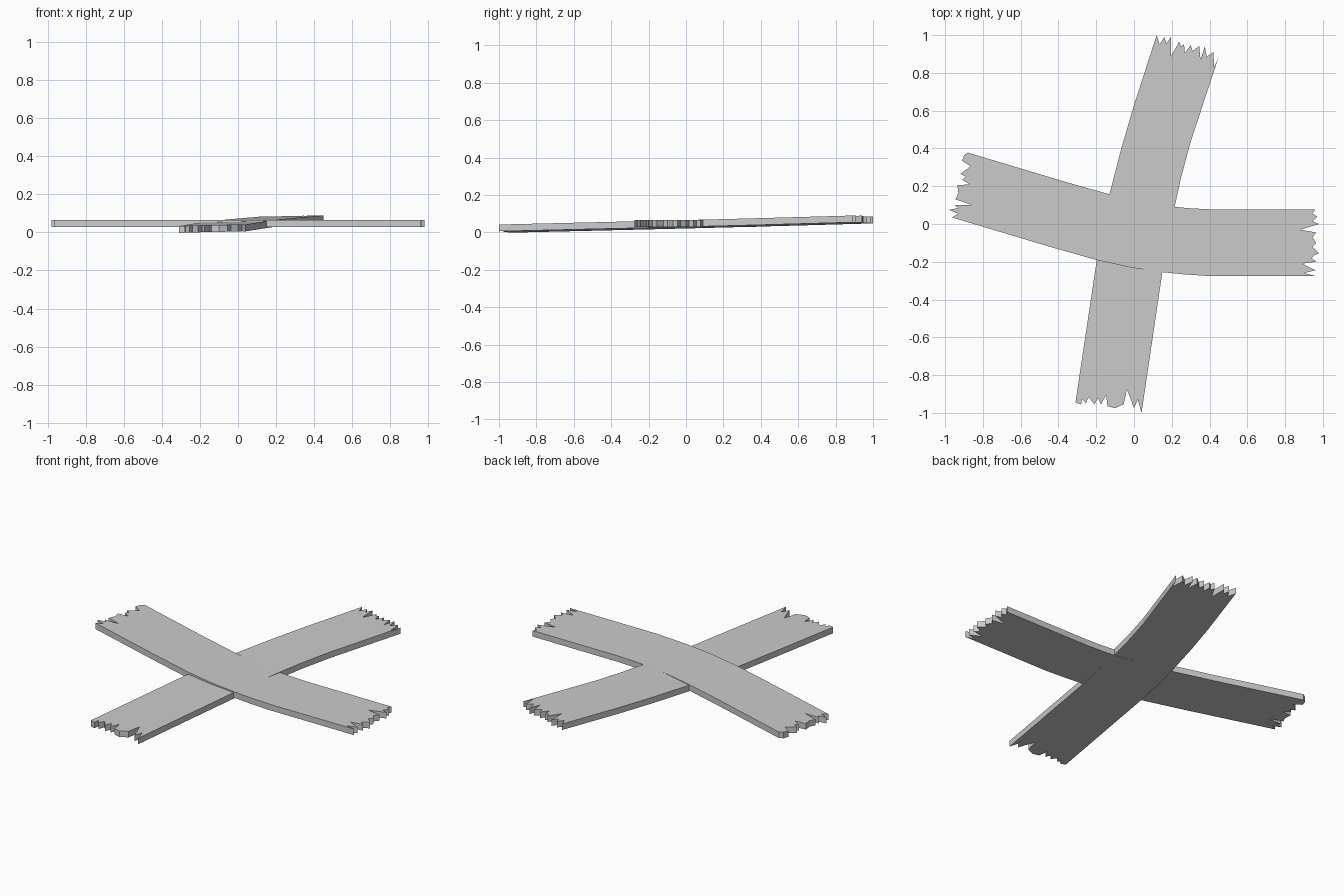
import bpy, bmesh

THICKNESS = 0.036


def strip(name, outline, top_height):
    """Flat strip: outline polygon on a plane, extruded downwards."""
    bm = bmesh.new()
    verts = [bm.verts.new((x, y, top_height(x, y))) for x, y in outline]
    face = bm.faces.new(verts)
    face.normal_update()
    if face.normal.z < 0:
        face.normal_flip()
    bottom = bmesh.ops.extrude_face_region(bm, geom=[face], use_keep_orig=True)["geom"]
    moved = [v for v in bottom if isinstance(v, bmesh.types.BMVert)]
    bmesh.ops.translate(bm, verts=moved, vec=(0, 0, -THICKNESS))
    bmesh.ops.recalc_face_normals(bm, faces=bm.faces)
    # triangulate so the jagged ends fill cleanly
    bmesh.ops.triangulate(bm, faces=[f for f in bm.faces if len(f.verts) > 4])
    mesh = bpy.data.meshes.new(name)
    bm.to_mesh(mesh)
    bm.free()
    obj = bpy.data.objects.new(name, mesh)
    bpy.context.collection.objects.link(obj)
    return obj


# crosswise strip: level, torn at left and right
right_tear = [(0.96, -0.275), (0.90, -0.26), (0.96, -0.245), (0.89, -0.21),
              (0.965, -0.20), (0.94, -0.18), (0.955, -0.165), (0.98, -0.155),
              (0.945, -0.12), (0.965, -0.10), (0.945, -0.07), (0.965, -0.045),
              (0.88, -0.03), (0.98, 0.0), (0.945, 0.015), (0.97, 0.04),
              (0.945, 0.055), (0.96, 0.077)]
left_tear = [(-0.88, 0.378), (-0.90, 0.365), (-0.91, 0.335), (-0.865, 0.305),
             (-0.92, 0.265), (-0.89, 0.25), (-0.91, 0.235), (-0.87, 0.21),
             (-0.935, 0.205), (-0.93, 0.165), (-0.945, 0.13), (-0.855, 0.10),
             (-0.95, 0.10), (-0.93, 0.085), (-0.98, 0.075), (-0.93, 0.055),
             (-0.965, 0.035)]
upper_side = [(0.40, 0.078), (0.30, 0.083), (0.21, 0.091), (0.04, 0.117),
              (-0.13, 0.157), (-0.38, 0.228)]
lower_side = [(-0.44, -0.122), (-0.20, -0.19), (-0.02, -0.23), (0.15, -0.255),
              (0.27, -0.267), (0.39, -0.275)]
strip("crosswise_strip", right_tear + upper_side + left_tear + lower_side,
      lambda x, y: 0.065)

# lengthwise strip: slightly tilted, torn at front and back
back_tear = [(0.45, 0.89), (0.425, 0.83), (0.42, 0.91), (0.385, 0.885),
             (0.375, 0.94), (0.352, 0.87), (0.345, 0.943), (0.31, 0.915),
             (0.30, 0.947), (0.27, 0.905), (0.265, 0.95), (0.248, 0.94),
             (0.24, 0.965), (0.197, 0.89), (0.195, 0.99), (0.172, 0.955),
             (0.16, 0.99), (0.135, 0.95), (0.12, 1.0)]
front_tear = [(-0.31, -0.945), (-0.28, -0.955), (-0.275, -0.925), (-0.255, -0.95),
              (-0.24, -0.915), (-0.21, -0.955), (-0.19, -0.92), (-0.175, -0.955),
              (-0.148, -0.905), (-0.14, -0.965), (-0.10, -0.975), (-0.055, -0.955),
              (-0.037, -0.875), (0.0, -0.975), (0.02, -0.93), (0.04, -1.0)]
left_side = [(0.0, 0.63), (-0.07, 0.39), (-0.13, 0.157), (-0.17, -0.03),
             (-0.20, -0.21)]
right_side = [(0.15, -0.255), (0.18, -0.085), (0.215, 0.09), (0.25, 0.25),
              (0.30, 0.435)]
strip("lengthwise_strip", back_tear + left_side + front_tear + right_side,
      lambda x, y: 0.065 + 0.02 * (y + 0.02) + 0.025 * (x - 0.19))
